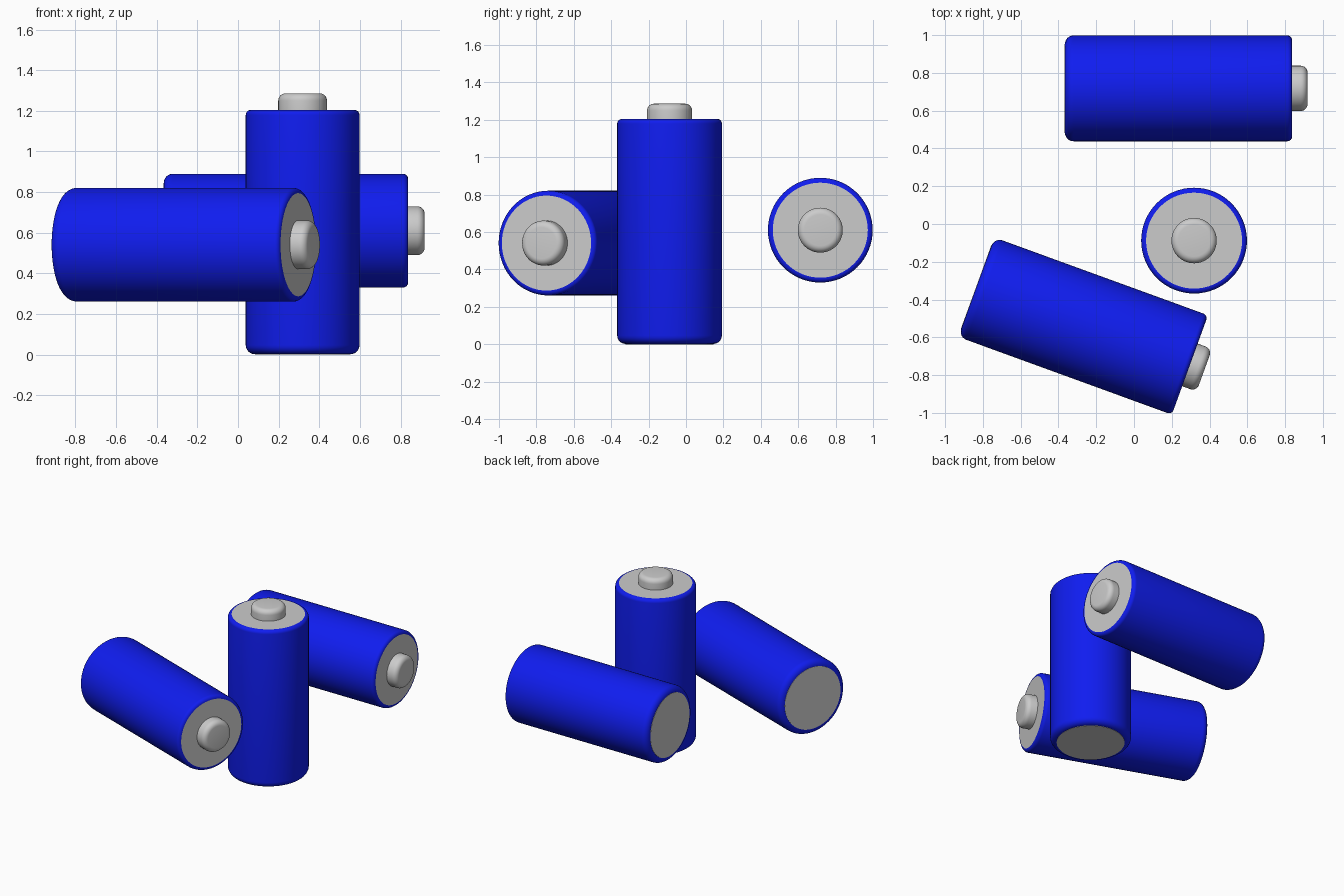
import bpy, bmesh
from math import sin, cos, pi, radians
from mathutils import Matrix, Vector

if "Cube" in bpy.data.objects:
    bpy.data.objects.remove(bpy.data.objects["Cube"])

SEGMENTS = 64
LENGTH, RADIUS = 1.205, 0.28

blue = bpy.data.materials.new("blue_wrap")
blue.diffuse_color = (0.005, 0.012, 0.87, 1)
blue.use_nodes = True
blue.node_tree.nodes["Principled BSDF"].inputs["Base Color"].default_value = blue.diffuse_color


def arc(cr, cz, rad, start, end, steps=6):
    """Rounded corner of a profile, as (radius, height) points."""
    angles = [radians(start + (end - start) * i / steps) for i in range(steps + 1)]
    return [(cr + rad * cos(a), cz + rad * sin(a)) for a in angles]


def lathe(name, profile, matrix, material=None):
    """Turn a bottom-to-top profile around z and place it."""
    bm = bmesh.new()
    rings = [[bm.verts.new((r * cos(2 * pi * i / SEGMENTS), r * sin(2 * pi * i / SEGMENTS), z))
              for i in range(SEGMENTS)] for r, z in profile]
    for low, high in zip(rings, rings[1:]):
        for i in range(SEGMENTS):
            j = (i + 1) % SEGMENTS
            bm.faces.new((low[i], low[j], high[j], high[i]))
    bmesh.ops.remove_doubles(bm, verts=bm.verts, dist=1e-5)
    mesh = bpy.data.meshes.new(name)
    bm.to_mesh(mesh)
    bm.free()
    obj = bpy.data.objects.new(name, mesh)
    bpy.context.collection.objects.link(obj)
    obj.matrix_world = matrix
    if material:
        mesh.materials.append(material)
    bpy.ops.object.select_all(action='DESELECT')
    obj.select_set(True)
    bpy.context.view_layer.objects.active = obj
    bpy.ops.object.shade_smooth_by_angle(angle=radians(35))


# Profiles of the parts: wrapped body, flat ends, and the raised contact
BOTTOM_R, TOP_R, CONTACT_R, CONTACT_TOP = 0.045, 0.026, 0.12, 1.286
PARTS = {
    "casing": arc(RADIUS - BOTTOM_R, BOTTOM_R + 0.002, BOTTOM_R, -90, 0)
              + arc(RADIUS - TOP_R, LENGTH - TOP_R, TOP_R, 0, 90),
    "base_plate": [(0, 0), (RADIUS - BOTTOM_R, 0), (RADIUS - BOTTOM_R, 0.002)],
    "top_plate": [(RADIUS - TOP_R, LENGTH), (CONTACT_R, LENGTH)],
    "terminal": [(CONTACT_R, LENGTH)]
                + arc(CONTACT_R - 0.036, CONTACT_TOP - 0.036, 0.036, 0, 90)
                + [(0, CONTACT_TOP)],
}


def battery(prefix, centre, turn=0, lying=True):
    tilt = Matrix.Rotation(pi / 2 if lying else 0, 4, 'Y')
    matrix = (Matrix.Translation(Vector(centre)) @ Matrix.Rotation(radians(turn), 4, 'Z')
              @ tilt @ Matrix.Translation((0, 0, -LENGTH / 2)))
    for part, profile in PARTS.items():
        lathe(f"{prefix}_{part}", profile, matrix, blue if part == "casing" else None)


# One standing battery and two lying ones
battery("standing_battery", (0.318, -0.088, LENGTH / 2), lying=False)
battery("back_battery", (0.235, 0.718, 0.61))
battery("front_battery", (-0.27, -0.54, 0.541), turn=-20)
